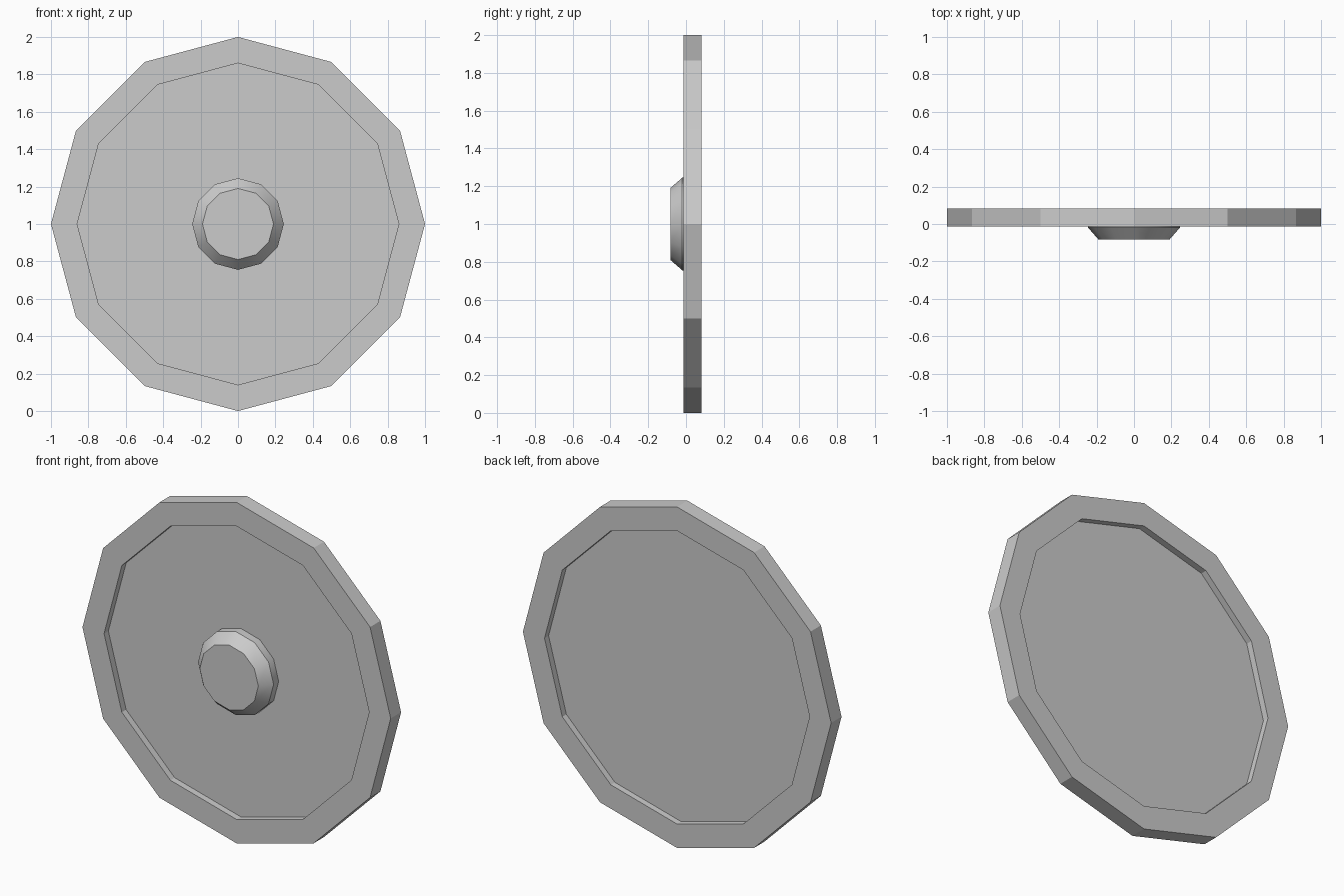
import bpy, bmesh, math

if "Cube" in bpy.data.objects:
    bpy.data.objects.remove(bpy.data.objects["Cube"])

SIDES = 12
CENTRE_Z = 1.0


def lathe(name, profile, closed=False):
    """Turn (radius, y) points around the shield's front-to-back axis."""
    bm = bmesh.new()
    rings = []
    for r, y in profile:
        rings.append([bm.verts.new((r * math.sin(2 * math.pi * i / SIDES), y,
                                    CENTRE_Z + r * math.cos(2 * math.pi * i / SIDES)))
                      for i in range(SIDES)])
    pairs = list(zip(rings, rings[1:]))
    if closed:
        pairs.append((rings[-1], rings[0]))
    else:
        bm.faces.new(rings[0])
        bm.faces.new(rings[-1])
    for a, b in pairs:
        for i in range(SIDES):
            j = (i + 1) % SIDES
            bm.faces.new((a[i], a[j], b[j], b[i]))
    bmesh.ops.recalc_face_normals(bm, faces=bm.faces)
    mesh = bpy.data.meshes.new(name)
    bm.to_mesh(mesh)
    bm.free()
    obj = bpy.data.objects.new(name, mesh)
    bpy.context.collection.objects.link(obj)
    return obj


FRONT, BACK = -0.013, 0.083
PANEL_FRONT, PANEL_BACK = 0.027, 0.045

# Shield body: recessed panel on both sides framed by a raised flat rim
lathe("shield_body", [(0.86, PANEL_FRONT), (0.86, FRONT), (1.0, FRONT),
                      (1.0, BACK), (0.86, BACK), (0.86, PANEL_BACK)])

# Centre boss: short cylinder with a chamfered front
boss = lathe("boss", [(0.245, PANEL_FRONT + 0.005), (0.245, -0.02), (0.19, -0.083)])
bpy.context.view_layer.objects.active = boss
boss.select_set(True)
bpy.ops.object.shade_smooth_by_angle(angle=math.radians(35))
